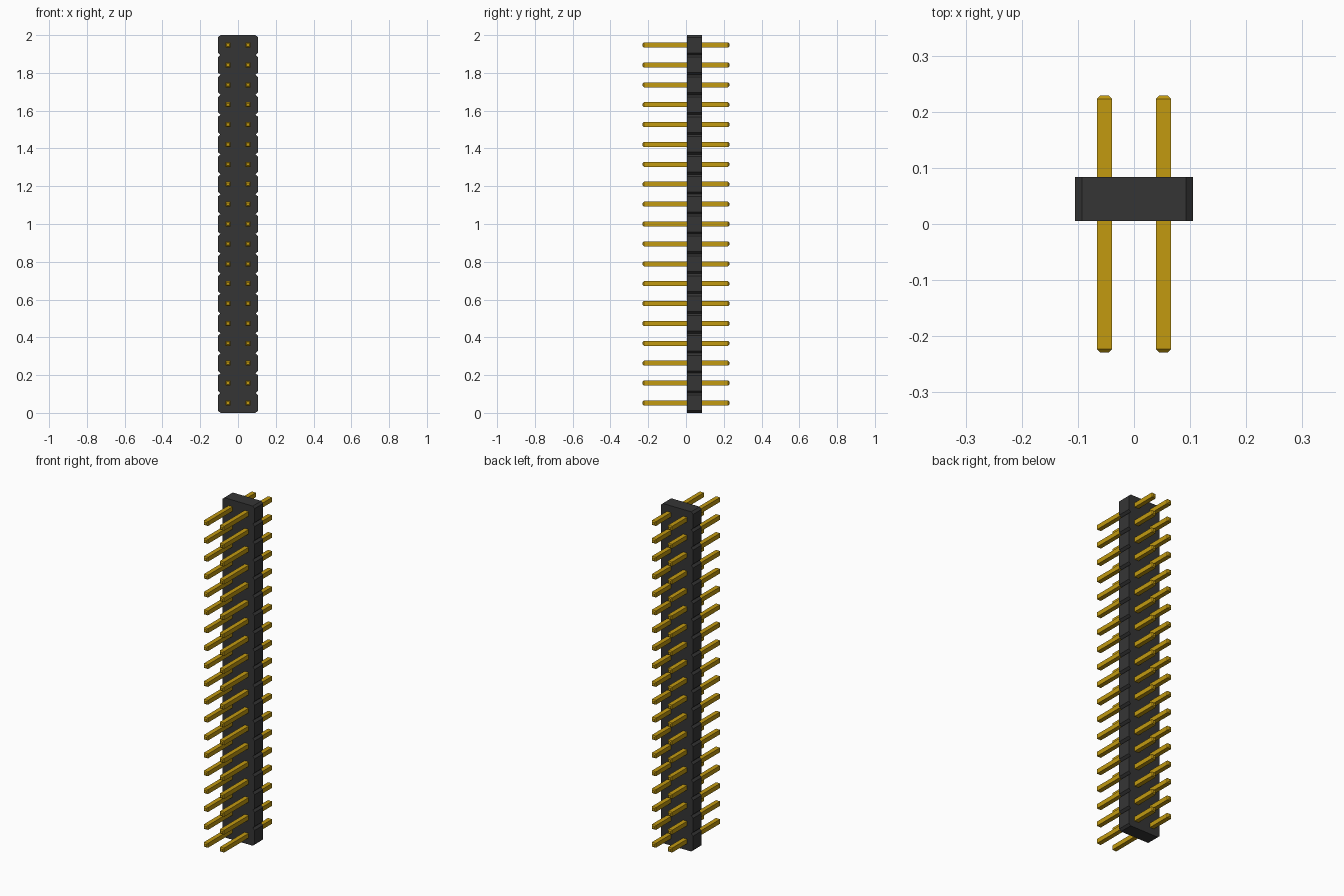
import bpy, bmesh

ROWS = 19
PITCH = 2 / ROWS
HALF = PITCH            # half width of the two-column housing
CUT = 0.0125            # notch depth at each row boundary
CUT_Z = 0.0115
BODY_Y = (0.005, 0.084)
PIN_Y = 0.229
PIN_HALF = 0.0132
TIP_HALF = 0.0072
TIP_LEN = 0.006

cube = bpy.data.objects.get("Cube")
if cube:
    bpy.data.objects.remove(cube, do_unlink=True)


def material(name, rgb, metallic=0.0):
    m = bpy.data.materials.new(name)
    m.use_nodes = True
    m.diffuse_color = (*rgb, 1)
    bsdf = m.node_tree.nodes["Principled BSDF"]
    bsdf.inputs["Base Color"].default_value = (*rgb, 1)
    return m


def finish(bm, name, mat):
    bmesh.ops.recalc_face_normals(bm, faces=bm.faces)
    mesh = bpy.data.meshes.new(name)
    bm.to_mesh(mesh)
    bm.free()
    mesh.materials.append(mat)
    obj = bpy.data.objects.new(name, mesh)
    bpy.context.collection.objects.link(obj)
    return obj


black = material("black plastic", (0.036, 0.036, 0.036))
gold = material("gold plating", (0.54, 0.32, 0.005))

# Housing: notched outline extruded front to back
right_edge = []
for i in range(ROWS):
    low, high = i * PITCH, (i + 1) * PITCH
    right_edge += [(HALF - CUT, low), (HALF, low + CUT_Z), (HALF, high - CUT_Z)]
right_edge.append((HALF - CUT, 2))
outline = right_edge + [(-x, z) for x, z in reversed(right_edge)]

bm = bmesh.new()
face = bm.faces.new([bm.verts.new((x, BODY_Y[0], z)) for x, z in outline])
extruded = bmesh.ops.extrude_face_region(bm, geom=[face], use_keep_orig=True)
moved = [g for g in extruded["geom"] if isinstance(g, bmesh.types.BMVert)]
bmesh.ops.translate(bm, verts=moved, vec=(0, BODY_Y[1] - BODY_Y[0], 0))
bmesh.ops.triangulate(bm, faces=[f for f in bm.faces if len(f.verts) > 4])
finish(bm, "housing", black)


# Pins: square rods with tapered ends, one mesh shared by all
def ring(bm, y, h):
    return [bm.verts.new((x * h, y, z * h)) for x, z in ((-1, -1), (1, -1), (1, 1), (-1, 1))]


bm = bmesh.new()
shoulder = PIN_Y - TIP_LEN
rings = [ring(bm, y, h) for y, h in
         ((-PIN_Y, TIP_HALF), (-shoulder, PIN_HALF), (shoulder, PIN_HALF), (PIN_Y, TIP_HALF))]
for a, b in zip(rings, rings[1:]):
    for i in range(4):
        j = (i + 1) % 4
        bm.faces.new((a[i], a[j], b[j], b[i]))
bm.faces.new(rings[0])
bm.faces.new(rings[-1])
first = finish(bm, "pin_right_1", gold)

for row in range(ROWS):
    for side, sign in (("right", -1), ("left", 1)):
        if row == 0 and sign == -1:
            pin = first
        else:
            pin = bpy.data.objects.new(f"pin_{side}_{row + 1}", first.data)
            bpy.context.collection.objects.link(pin)
        pin.location = (sign * PITCH / 2, 0, (row + 0.5) * PITCH)
